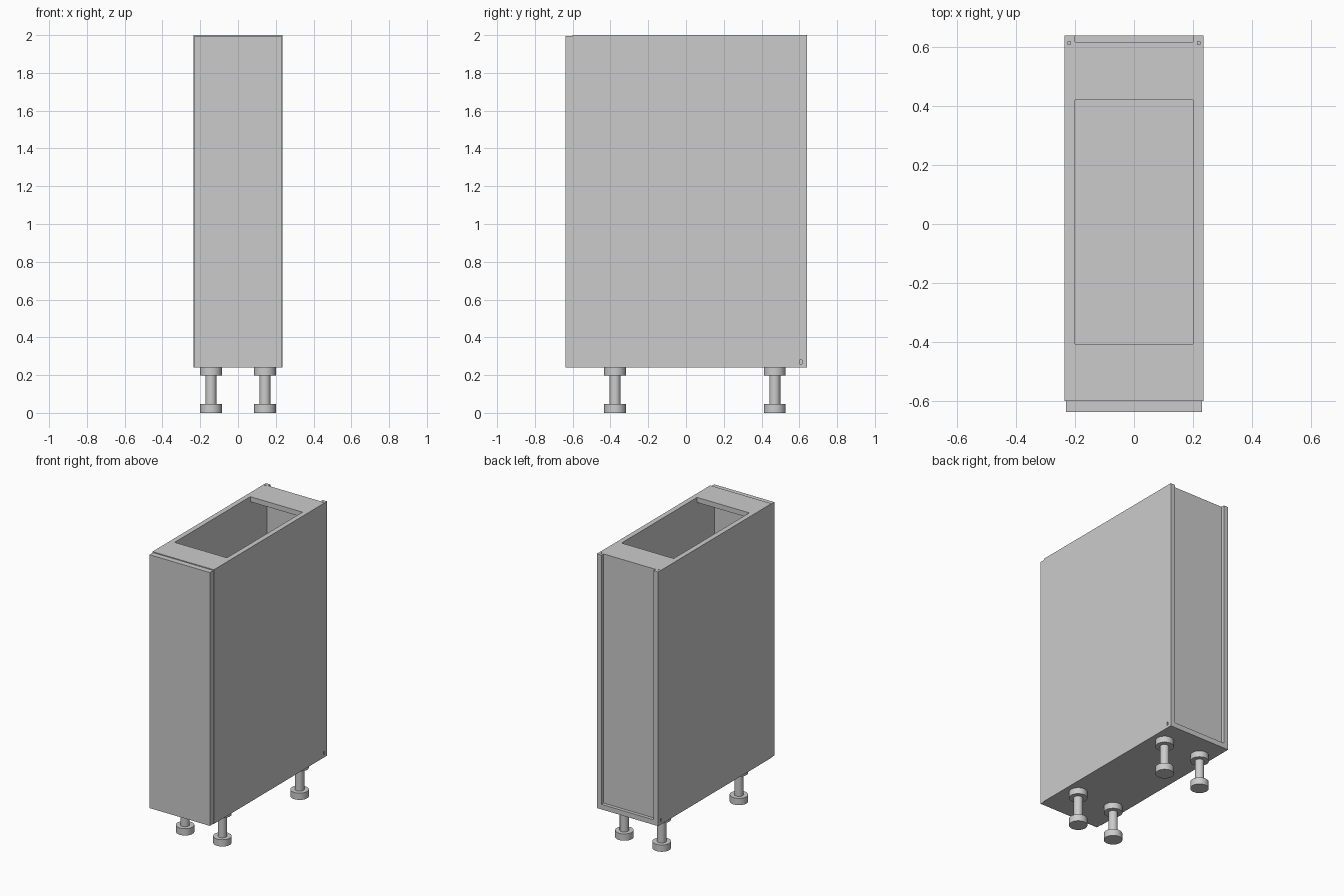
import bpy
import bmesh
from mathutils import Matrix, Vector

if "Cube" in bpy.data.objects:
    bpy.data.objects.remove(bpy.data.objects["Cube"])


def box(name, lo, hi):
    """Axis-aligned panel from its two opposite corners."""
    lo, hi = Vector(lo), Vector(hi)
    bm = bmesh.new()
    bmesh.ops.create_cube(bm, size=1)
    bmesh.ops.scale(bm, vec=hi - lo, verts=bm.verts)
    bmesh.ops.translate(bm, vec=(lo + hi) / 2, verts=bm.verts)
    mesh = bpy.data.meshes.new(name)
    bm.to_mesh(mesh)
    bm.free()
    obj = bpy.data.objects.new(name, mesh)
    bpy.context.collection.objects.link(obj)
    return obj


def leg(name, x, y):
    """Adjustable leg: foot, shaft and mounting flange turned from one profile."""
    profile = [(0.058, 0), (0.058, 0.047), (0.029, 0.047),
               (0.029, 0.197), (0.058, 0.197), (0.058, 0.24)]
    n = 32
    bm = bmesh.new()
    rings = []
    for r, z in profile:
        ring = bmesh.ops.create_circle(bm, segments=n, radius=r,
                                       matrix=Matrix.Translation((x, y, z)))
        rings.append(ring["verts"])
    for a, b in zip(rings, rings[1:]):
        for i in range(n):
            j = (i + 1) % n
            bm.faces.new((a[i], a[j], b[j], b[i]))
    bm.faces.new(rings[0])
    bm.faces.new(rings[-1])
    bmesh.ops.recalc_face_normals(bm, faces=bm.faces)
    mesh = bpy.data.meshes.new(name)
    bm.to_mesh(mesh)
    bm.free()
    obj = bpy.data.objects.new(name, mesh)
    bpy.context.collection.objects.link(obj)
    bpy.ops.object.select_all(action='DESELECT')
    obj.select_set(True)
    bpy.context.view_layer.objects.active = obj
    bpy.ops.object.shade_smooth_by_angle(angle=0.6)


W, INNER = 0.235, 0.20          # half width outside and inside
FRONT, BACK = -0.60, 0.64       # carcass depth
BOTTOM, TOP, T = 0.24, 2.0, 0.035

# Side panels with small fitting holes near the rear corners
for side, s in (("left", -1), ("right", 1)):
    xs = sorted((s * INNER, s * W))
    panel = box(side + "_side", (xs[0], FRONT, BOTTOM), (xs[1], BACK, TOP))
    hx = sorted((s * (W - 0.01), s * (W + 0.01)))
    cutters = [
        box(side + "_side_hole_cutter", (hx[0], 0.602, 0.258), (hx[1], 0.613, 0.281)),
        box(side + "_top_hole_cutter", (s * 0.219 - 0.004, 0.608, TOP - 0.01),
            (s * 0.219 + 0.004, 0.618, TOP + 0.01)),
    ]
    for cutter in cutters:
        cutter.hide_render = True
        cutter.hide_set(True)
        mod = panel.modifiers.new("hole", 'BOOLEAN')
        mod.operation = 'DIFFERENCE'
        mod.solver = 'EXACT'
        mod.object = cutter

# Bottom, top stretchers and recessed back
box("bottom_panel", (-INNER, FRONT, BOTTOM), (INNER, BACK, BOTTOM + T))
box("front_stretcher", (-INNER, FRONT, TOP - T), (INNER, -0.407, TOP))
box("rear_stretcher", (-INNER, 0.42, TOP - T), (INNER, 0.605, TOP))
box("back_panel", (-INNER, 0.605, BOTTOM + T), (INNER, 0.617, TOP))

# Door, slightly smaller than the carcass
box("door", (-0.231, -0.638, BOTTOM), (0.231, FRONT, 1.994))

# Four legs
for row, y in (("front", -0.375), ("rear", 0.47)):
    for side, x in (("left", -0.143), ("right", 0.143)):
        leg(f"{row}_{side}_leg", x, y)
